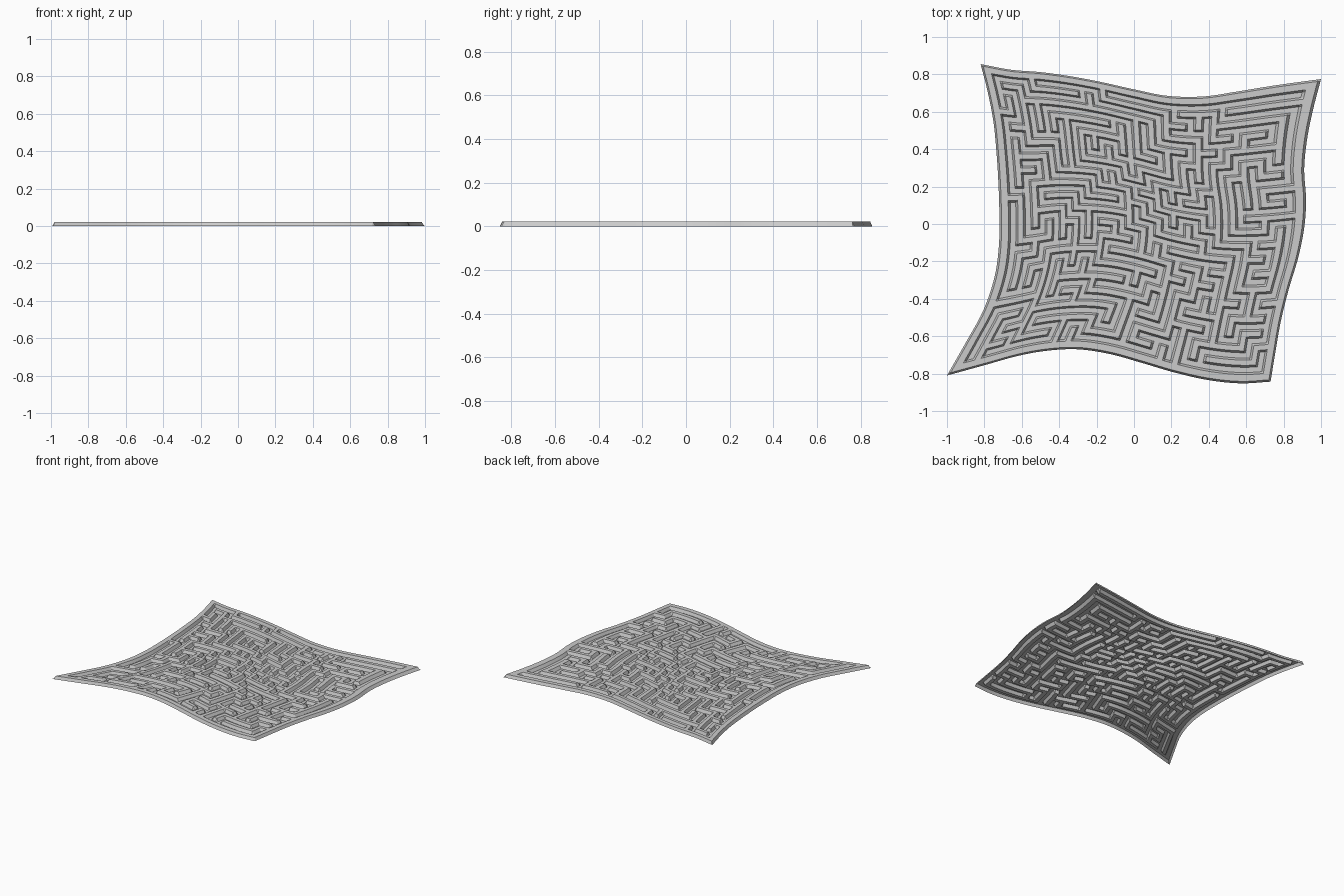
import bpy, random

if "Cube" in bpy.data.objects:
    bpy.data.objects.remove(bpy.data.objects["Cube"])

random.seed(11)
N = 20            # channel junctions per side
H = 0.022         # relief height
SLOPE = 0.14      # half width of each sloped step, in cells

# outline of the warped plate, 11 points per side
TOP = [(-.82, .855), (-.66, .825), (-.5, .812), (-.34, .79), (-.18, .76), (0, .72),
       (.18, .685), (.37, .682), (.55, .708), (.76, .742), (1, .775)]
BOTTOM = [(-1, -.81), (-.8, -.755), (-.62, -.705), (-.46, -.677), (-.3, -.67), (-.13, -.695),
          (.05, -.745), (.22, -.795), (.4, -.835), (.57, -.852), (.73, -.843)]
LEFT = [(-1, -.81), (-.9, -.635), (-.805, -.46), (-.745, -.28), (-.722, -.11), (-.72, .06),
        (-.725, .22), (-.735, .38), (-.752, .55), (-.783, .71), (-.82, .855)]
RIGHT = [(.73, -.843), (.757, -.68), (.785, -.52), (.827, -.35), (.878, -.18), (.91, -.02),
         (.92, .13), (.91, .29), (.925, .45), (.957, .61), (1, .775)]


def along(pts, t):
    """Smooth point on an outline side, t in 0..1."""
    f = t * (len(pts) - 1)
    i = min(int(f), len(pts) - 2)
    f -= i
    p1, p2 = pts[i], pts[i + 1]
    p0 = pts[i - 1] if i else tuple(2 * a - b for a, b in zip(p1, p2))
    p3 = pts[i + 2] if i + 2 < len(pts) else tuple(2 * b - a for a, b in zip(p1, p2))
    return [0.5 * (2 * b + (c - a) * f + (2 * a - 5 * b + 4 * c - d) * f * f
                   + (3 * b - a - 3 * c + d) * f ** 3)
            for a, b, c, d in zip(p0, p1, p2, p3)]


def warp(u, v):
    """Blend the four sides into the interior."""
    b, t, l, r = along(BOTTOM, u), along(TOP, u), along(LEFT, v), along(RIGHT, v)
    return [(1 - v) * b[k] + v * t[k] + (1 - u) * l[k] + u * r[k]
            - ((1 - u) * (1 - v) * BOTTOM[0][k] + u * (1 - v) * BOTTOM[-1][k]
               + (1 - u) * v * TOP[0][k] + u * v * TOP[-1][k]) for k in (0, 1)]


# labyrinth of sunken channels between raised walls
M = 2 * N + 1
high = [[True] * M for _ in range(M)]
high[1][1] = False
stack = [(1, 1)]
while stack:
    x, y = stack[-1]
    options = [(dx, dy) for dx, dy in ((2, 0), (-2, 0), (0, 2), (0, -2))
               if 0 < x + dx < M and 0 < y + dy < M and high[x + dx][y + dy]]
    if not options:
        stack.pop()
        continue
    dx, dy = random.choice(options)
    high[x + dx // 2][y + dy // 2] = high[x + dx][y + dy] = False
    stack.append((x + dx, y + dy))

# grid lines: a pair per cell, with a wider rim and an outer skirt line
RIM = 1.35
edges = [0] + [RIM + i for i in range(M - 1)] + [2 * RIM + M - 2]
total = edges[-1]
lines, cell = [0], [None]
for i in range(M):
    lines += [edges[i] + (2 * SLOPE if i == 0 else SLOPE),
              edges[i + 1] - (2 * SLOPE if i == M - 1 else SLOPE)]
    cell += [i, i]
lines.append(total)
cell.append(None)

# relief sheet
K = len(lines)
verts = []
for i in range(K):
    for j in range(K):
        x, y = warp(lines[i] / total, lines[j] / total)
        raised = cell[i] is not None and cell[j] is not None and high[cell[i]][cell[j]]
        verts.append((x, y, H if raised else 0))
faces = [(i * K + j, (i + 1) * K + j, (i + 1) * K + j + 1, i * K + j + 1)
         for i in range(K - 1) for j in range(K - 1)]
mesh = bpy.data.meshes.new("labyrinth_plate")
mesh.from_pydata(verts, [], faces)
plate = bpy.data.objects.new("labyrinth_plate", mesh)
bpy.context.collection.objects.link(plate)
